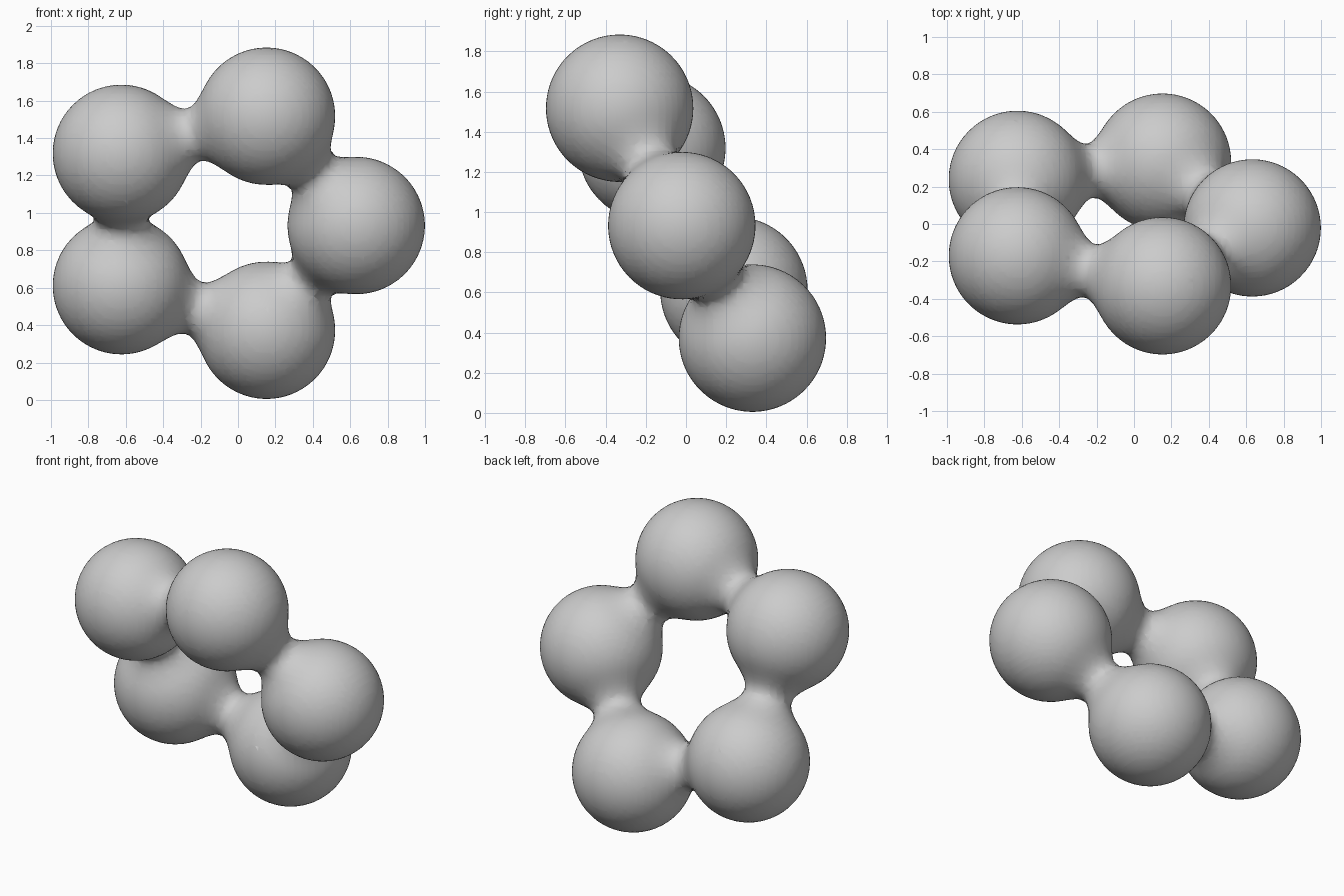
import bpy
from math import cos, sin, radians
from mathutils import Vector, Matrix

if "Cube" in bpy.data.objects:
    bpy.data.objects.remove(bpy.data.objects["Cube"])

# regular pentagon of blended balls, leaned 30 degrees back from vertical
RING_R = 0.695
BALL_R = 0.367
THRESHOLD = 0.57
centre = Vector((-0.062, 0.0095, 0.950))
lean = Matrix.Rotation(radians(120), 3, 'X') @ Matrix.Rotation(radians(-2.9), 3, 'Y')

meta = bpy.data.metaballs.new("ball_ring")
meta.resolution = meta.render_resolution = 0.03
meta.threshold = THRESHOLD
ring = bpy.data.objects.new("ball_ring", meta)
bpy.context.collection.objects.link(ring)

# field radius that puts the lone-ball surface at BALL_R
field_r = BALL_R / (1 - (THRESHOLD / 2) ** (1 / 3)) ** 0.5
for i in range(5):
    a = radians(72 * i)
    ball = meta.elements.new(type='BALL')
    ball.co = centre + lean @ Vector((RING_R * cos(a), RING_R * sin(a), 0))
    ball.radius = field_r
    ball.stiffness = 2

# turn the blend into a smooth mesh
bpy.context.view_layer.objects.active = ring
ring.select_set(True)
bpy.context.view_layer.update()
bpy.ops.object.convert(target='MESH')
obj = bpy.context.view_layer.objects.active
obj.name = obj.data.name = "ball_ring"
obj.data.shade_smooth()
